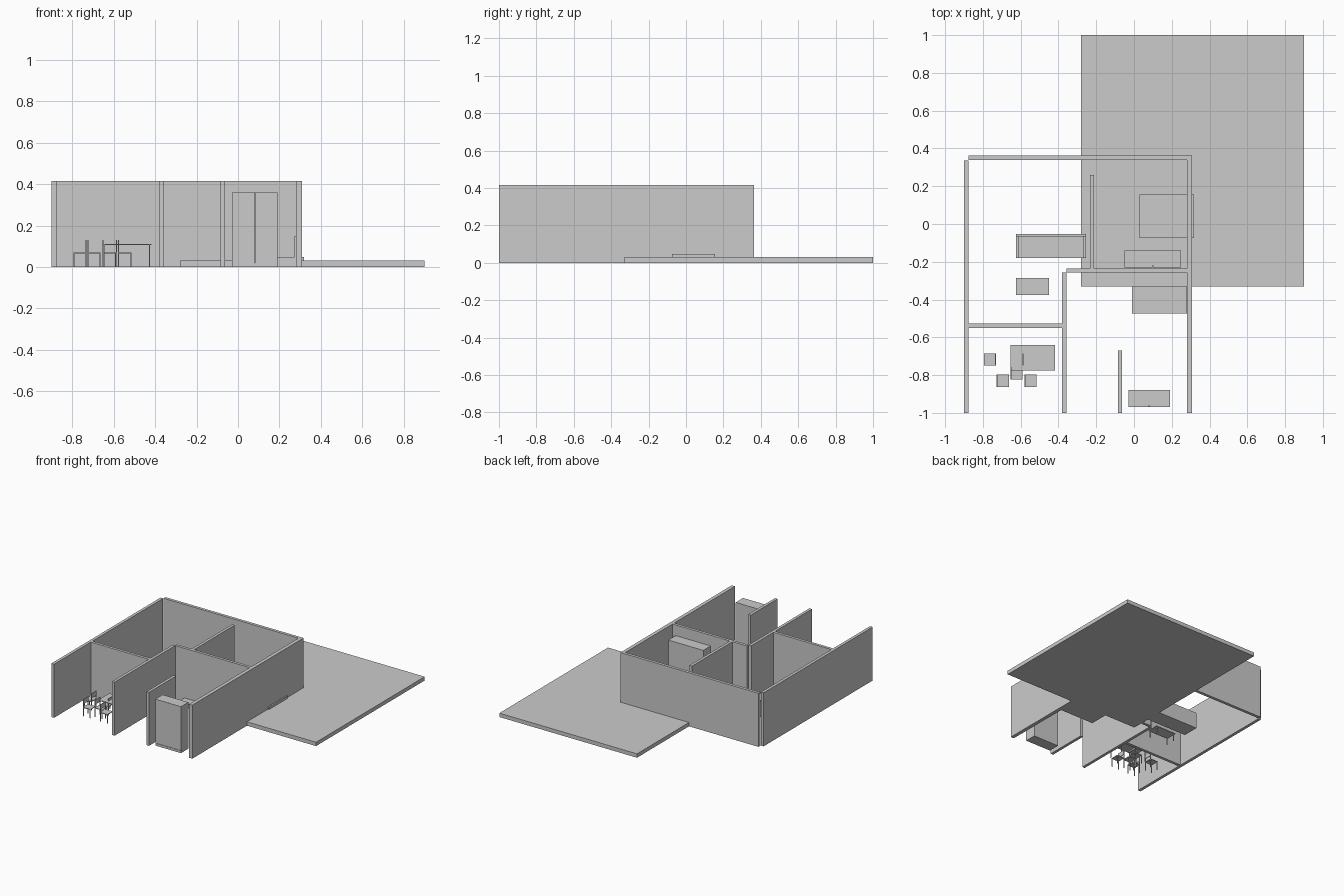
import bpy

cube = bpy.data.objects.get("Cube")
if cube:
    bpy.data.objects.remove(cube, do_unlink=True)

grey = bpy.data.materials.new("plain grey")
grey.use_nodes = True
COLOUR = (0.6, 0.6, 0.6, 1)
grey.diffuse_color = COLOUR
grey.node_tree.nodes["Principled BSDF"].inputs["Base Color"].default_value = COLOUR


def make(name, boxes):
    """One object from a list of (x0, x1, y0, y1, z0, z1) boxes."""
    verts, faces = [], []
    for x0, x1, y0, y1, z0, z1 in boxes:
        n = len(verts)
        for z in (z0, z1):
            verts += [(x0, y0, z), (x1, y0, z), (x1, y1, z), (x0, y1, z)]
        faces += [(n + 3, n + 2, n + 1, n), (n + 4, n + 5, n + 6, n + 7)]
        for i in range(4):
            j = (i + 1) % 4
            faces.append((n + i, n + j, n + j + 4, n + i + 4))
    mesh = bpy.data.meshes.new(name)
    mesh.from_pydata(verts, [], faces)
    mesh.materials.append(grey)
    ob = bpy.data.objects.new(name, mesh)
    bpy.context.collection.objects.link(ob)
    return ob


def legs(x0, x1, y0, y1, h, t):
    return [(x, x + t, y, y + t, 0, h) for x in (x0, x1 - t) for y in (y0, y1 - t)]


def table(name, x0, x1, y0, y1, h, t=0.006):
    make(name, [(x0, x1, y0, y1, h - t, h)]
         + legs(x0 + t, x1 - t, y0 + t, y1 - t, h - t, t))


def chair(name, x, y, side):
    """Chair centred at x, y with its back on the given side along x."""
    r, t = 0.032, 0.005
    bx = x + side * (r - t / 2)
    b0, b1 = bx - t / 2, bx + t / 2
    posts = [(b0, b1, p, p + t, 0.07, 0.13) for p in (y - r, y + r - t)]
    back = (b0, b1, y - r + t, y + r - t, 0.095, 0.13)
    make(name, [(x - r, x + r, y - r, y + r, 0.065, 0.07), back] + posts
         + legs(x - r, x + r, y - r, y + r, 0.065, t))


def cupboard(name, x0, x1, y0, y1, h):
    """Carcass with two doors facing the front."""
    m, d = (x0 + x1) / 2, 0.01
    make(name, [(x0, x1, y0 + d, y1, 0, h),
                (x0, m - 0.001, y0, y0 + d, 0.02, h),
                (m + 0.001, x1, y0, y0 + d, 0.02, h),
                (x0, x1, y0, y0 + d, 0, 0.018)])


# Ground slab
make("ground_slab", [(-0.28, 0.9, -0.33, 1.0, 0, 0.03)])

# Walls
H = 0.415
walls = {
    "left_outer_wall": (-0.9, -0.877, -1, 0.335),
    "back_wall": (-0.875, 0.308, 0.34, 0.363),
    "right_outer_wall": (0.28, 0.308, -1, 0.34),
    "bedroom_side_wall": (-0.233, -0.211, -0.235, 0.26),
    "bedroom_front_wall": (-0.357, 0.28, -0.257, -0.235),
    "hall_wall": (-0.38, -0.358, -1, -0.257),
    "dining_wall": (-0.877, -0.38, -0.55, -0.528),
    "entrance_wall": (-0.085, -0.063, -1, -0.67),
}
for name, box in walls.items():
    make(name, [box + (0, H)])

# Beds
make("main_bed", [(0.038, 0.318, -0.075, 0.155, 0, 0.048),
                  (0.028, 0.038, -0.075, 0.155, 0, 0.05)])
make("second_bed", [(-0.01, 0.279, -0.475, -0.33, 0, 0.048),
                    (0.274, 0.28, -0.475, -0.33, 0, 0.15)])

# Cupboards
cupboard("bedroom_wardrobe", -0.05, 0.25, -0.23, -0.14, 0.335)
cupboard("entrance_cupboard", -0.03, 0.19, -0.97, -0.88, 0.36)

# Sofa: seat, back and two arms
make("sofa", [(-0.61, -0.27, -0.18, -0.065, 0, 0.06),
              (-0.625, -0.255, -0.065, -0.052, 0, 0.125),
              (-0.625, -0.61, -0.18, -0.065, 0, 0.09),
              (-0.27, -0.255, -0.18, -0.065, 0, 0.09)])

# Tables and chairs
table("coffee_table", -0.625, -0.45, -0.375, -0.285, 0.06)
table("dining_table", -0.655, -0.418, -0.775, -0.64, 0.112)
for i, (x, y, side) in enumerate([(-0.763, -0.718, 1), (-0.617, -0.718, 1),
                                  (-0.695, -0.83, -1), (-0.622, -0.79, -1),
                                  (-0.547, -0.83, -1)]):
    chair(f"dining_chair_{i + 1}", x, y, side)
